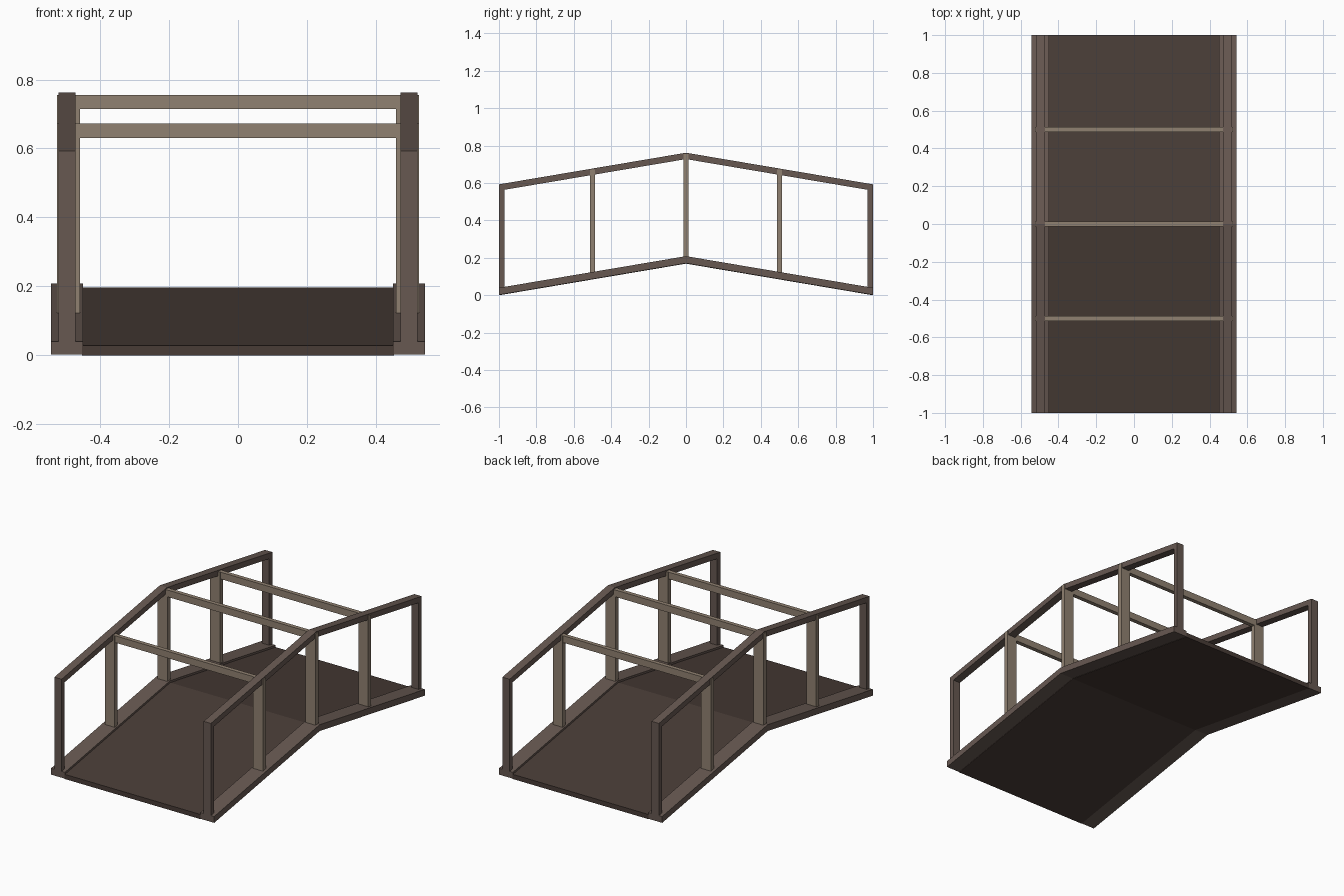
import bpy, bmesh

if "Cube" in bpy.data.objects:
    bpy.data.objects.remove(bpy.data.objects["Cube"])


def material(name, rgb):
    m = bpy.data.materials.new(name)
    m.diffuse_color = (*rgb, 1)
    m.use_nodes = True
    m.node_tree.nodes["Principled BSDF"].inputs["Base Color"].default_value = m.diffuse_color
    return m


FRAME = material("frame_wood", (0.135, 0.098, 0.083))
POST = material("post_wood", (0.28, 0.22, 0.165))
DECK = material("deck_wood", (0.065, 0.045, 0.037))


def finish(bm, name, mat):
    bmesh.ops.recalc_face_normals(bm, faces=bm.faces)
    mesh = bpy.data.meshes.new(name)
    bm.to_mesh(mesh)
    bm.free()
    mesh.materials.append(mat)
    obj = bpy.data.objects.new(name, mesh)
    bpy.context.collection.objects.link(obj)
    return obj


def chevron(name, x0, x1, z_end, z_mid, thick, mat):
    """Peaked beam: a six-point side profile extruded along x (z values are tops)."""
    profile = [(-1, z_end - thick), (0, z_mid - thick), (1, z_end - thick),
               (1, z_end), (0, z_mid), (-1, z_end)]
    bm = bmesh.new()
    a = [bm.verts.new((x0, y, z)) for y, z in profile]
    b = [bm.verts.new((x1, y, z)) for y, z in profile]
    # each half keeps its own end quads so the concave ends stay clean
    for v in (a, b):
        bm.faces.new((v[0], v[1], v[4], v[5]))
        bm.faces.new((v[1], v[2], v[3], v[4]))
    for i in range(6):
        j = (i + 1) % 6
        bm.faces.new((a[i], a[j], b[j], b[i]))
    return finish(bm, name, mat)


def box(name, x, y, z, mat):
    bm = bmesh.new()
    bmesh.ops.create_cube(bm, size=1)
    for v in bm.verts:
        v.co = [(r[0] + r[1]) / 2 + c * (r[1] - r[0]) for r, c in zip((x, y, z), v.co)]
    return finish(bm, name, mat)


def span(side, inner, outer):
    return sorted((side * inner, side * outer))


# Peaked walkway
chevron("deck", -0.452, 0.452, 0.028, 0.197, 0.028, DECK)

for s, label in ((-1, "left"), (1, "right")):
    # Bottom beam and handrail
    chevron(f"{label}_bottom_beam", *span(s, 0.45, 0.542), 0.04, 0.209, 0.038, FRAME)
    chevron(f"{label}_handrail", *span(s, 0.472, 0.52), 0.593, 0.762, 0.034, FRAME)
    # End posts
    for e, end in ((-1, "front"), (1, "back")):
        box(f"{label}_{end}_end_post", span(s, 0.472, 0.52), span(e, 0.97, 1.0),
            (0.02, 0.565), FRAME)
    # Intermediate posts
    for y, top in ((-0.5, 0.672), (0, 0.755), (0.5, 0.672)):
        box(f"{label}_middle_post", span(s, 0.459, 0.525), (y - 0.014, y + 0.014),
            (top - 0.565, top), POST)

# Overhead cross bars
for y, top in ((-0.5, 0.672), (0, 0.755), (0.5, 0.672)):
    box("cross_bar", (-0.47, 0.47), (y - 0.0125, y + 0.0125), (top - 0.041, top), POST)
